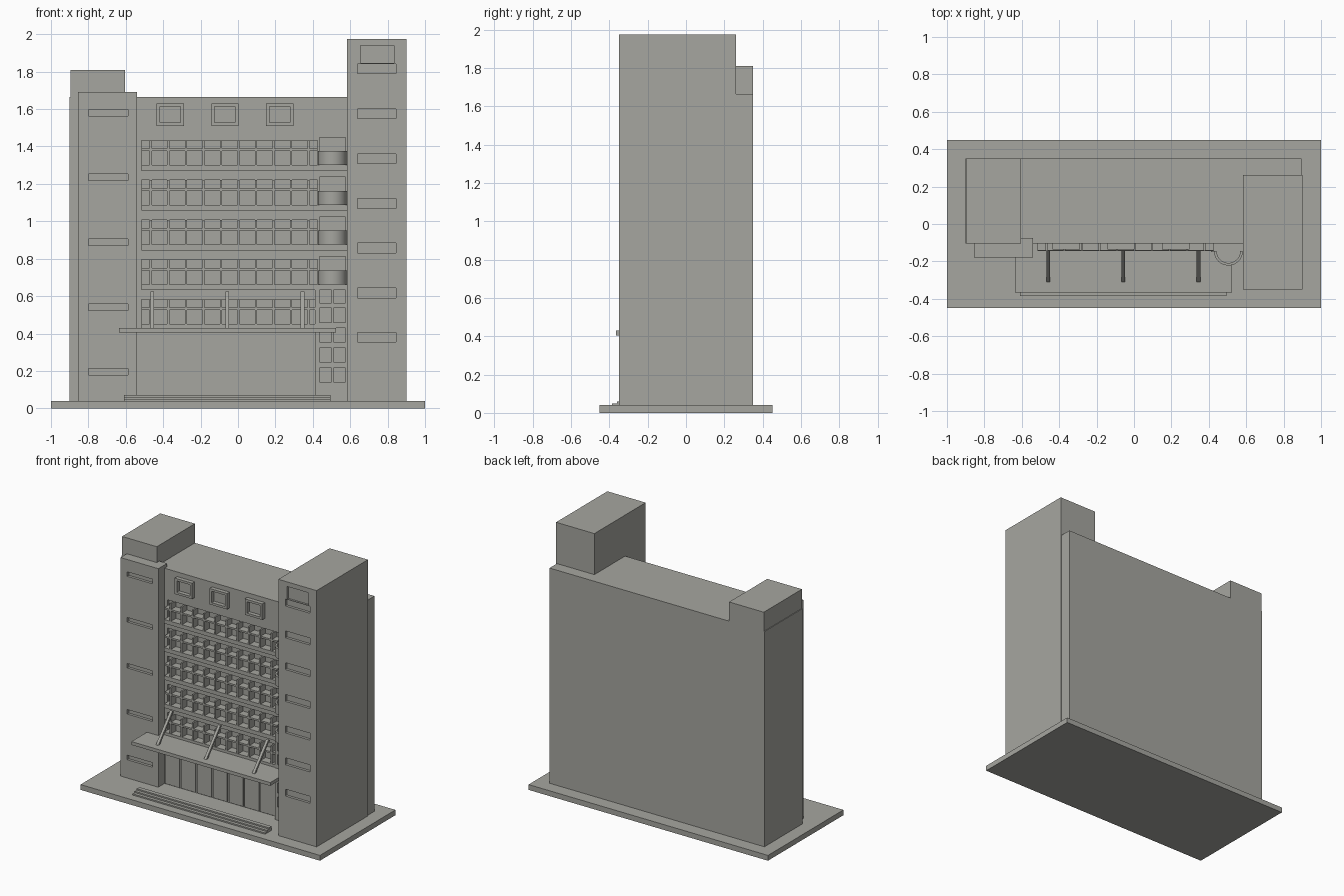
import bpy, math
from mathutils import Vector

if "Cube" in bpy.data.objects:
    bpy.data.objects.remove(bpy.data.objects["Cube"])

stone = bpy.data.materials.new("warm grey")
stone.diffuse_color = (0.38, 0.38, 0.35, 1)
stone.use_nodes = True
stone.node_tree.nodes["Principled BSDF"].inputs["Base Color"].default_value = stone.diffuse_color


def mesh(name, verts, faces):
    me = bpy.data.meshes.new(name)
    me.from_pydata(verts, [], faces)
    me.materials.append(stone)
    ob = bpy.data.objects.new(name, me)
    bpy.context.collection.objects.link(ob)
    return ob


def boxes(name, items):
    """One object from boxes given as (x0, x1, y0, y1, z0, z1)."""
    verts, faces = [], []
    for x0, x1, y0, y1, z0, z1 in items:
        n = len(verts)
        verts += [(x, y, z) for z in (z0, z1) for x, y in
                  ((x0, y0), (x1, y0), (x1, y1), (x0, y1))]
        for f in ((3, 2, 1, 0), (4, 5, 6, 7), (0, 1, 5, 4),
                  (1, 2, 6, 5), (2, 3, 7, 6), (3, 0, 4, 7)):
            faces.append([i + n for i in f])
    return mesh(name, verts, faces)


def cut(ob, items):
    """Subtract non-overlapping boxes from an object."""
    cutter = boxes(ob.name + "_cutter", items)
    cutter.hide_render = True
    mod = ob.modifiers.new("cut", 'BOOLEAN')
    mod.operation, mod.solver, mod.object = 'DIFFERENCE', 'EXACT', cutter
    bpy.context.view_layer.objects.active = ob
    bpy.ops.object.modifier_apply(modifier="cut")
    bpy.data.objects.remove(cutter)


WALL = -0.105
FRONT = -0.145
floors = [0.42 + 0.2125 * i for i in range(5)]

# Base and main block with window band and balcony recesses
boxes("base_plate", [(-1, 1, -0.45, 0.45, 0, 0.04)])
main = boxes("main_block", [(-0.9, 0.895, WALL, 0.35, 0.04, 1.665)])
bands = [(-0.515, 0.425, -0.2, WALL + 0.02, z + 0.03, z + 0.163) for z in floors]
doorways = [(0.435, 0.575, -0.2, WALL + 0.03, z + 0.035, z + 0.178) for z in floors[1:]]
cut(main, bands + doorways)
boxes("roof_block", [(-0.895, -0.605, WALL, 0.35, 1.665, 1.81)])

# Left tower with slot windows
left = boxes("left_tower", [(-0.855, -0.54, -0.18, -0.075, 0.04, 1.69)])
cut(left, [(-0.80, -0.588, -0.3, -0.16, z - 0.017, z + 0.017)
           for z in (0.195, 0.54, 0.888, 1.235, 1.58)])

# Right tower with slot windows and a taller top window
right = boxes("right_tower", [(0.582, 0.902, -0.35, 0.262, 0.04, 1.975)])
slots = [(0.64, 0.845, -0.5, -0.33, z - 0.026, z + 0.026)
         for z in (0.38, 0.617, 0.857, 1.095, 1.335, 1.575, 1.815)]
cut(right, slots + [(0.655, 0.835, -0.5, -0.335, 1.845, 1.94)])

# Sun screen: sill, light shelf and vertical fins on each floor
screen = []
for z in floors:
    screen.append((-0.515, 0.43, FRONT, WALL + 0.005, z, z + 0.03))
    screen.append((-0.515, 0.425, FRONT + 0.003, WALL + 0.02, z + 0.105, z + 0.118))
    for i in range(10):
        x = -0.466 + 0.0937 * i
        screen.append((x - 0.006, x + 0.006, FRONT + 0.001, WALL + 0.02, z + 0.028, z + 0.163))
boxes("sun_screen", screen)

# Top floor window frames
frames = []
for x in (-0.362, -0.07, 0.224):
    for s in (-1, 1):
        a, b = sorted((x + s * 0.073, x + s * 0.055))
        frames.append((a, b, -0.135, WALL + 0.005, 1.51, 1.63))
    frames.append((x - 0.055, x + 0.055, -0.135, WALL + 0.005, 1.51, 1.527))
    frames.append((x - 0.055, x + 0.055, -0.135, WALL + 0.005, 1.613, 1.63))
boxes("window_frames", frames)

# Stair bay with paired windows
bay = boxes("stair_bay", [(0.413, 0.582, -0.15, WALL + 0.005, 0.04, 0.665)])
cut(bay, [(x, x + 0.063, -0.3, -0.13, z - 0.038, z + 0.038)
          for z in (0.178, 0.285, 0.392, 0.498, 0.602) for x in (0.436, 0.511)])

# Rounded balconies: half-ring parapet around a half-disc floor
boxes("balcony_slabs", [(0.425, 0.582, FRONT, WALL + 0.005, z, z + 0.036) for z in floors[1:]])


def half_ring(name, r_out, r_in, z0, z1, n=24):
    verts, faces = [], []
    for i in range(n + 1):
        a = math.pi + math.pi * i / n
        for r, z in ((r_out, z0), (r_out, z1), (r_in, z1), (r_in, z0)):
            verts.append((0.505 + r * math.cos(a), FRONT + r * math.sin(a), z))
    for i in range(n):
        for k in range(4):
            a, b = i * 4 + k, i * 4 + (k + 1) % 4
            faces.append((a, a + 4, b + 4, b))
    faces += [(0, 1, 2, 3), tuple(n * 4 + k for k in (3, 2, 1, 0))]
    ob = mesh(name, verts, faces)
    bpy.context.view_layer.objects.active = ob
    ob.select_set(True)
    bpy.ops.object.shade_smooth_by_angle(angle=math.radians(35))
    ob.select_set(False)


for i, z in enumerate(floors[1:]):
    half_ring(f"balcony_parapet_{i + 1}", 0.077, 0.063, z + 0.03, z + 0.105)
    half_ring(f"balcony_floor_{i + 1}", 0.065, 0.001, z + 0.03, z + 0.04)

# Entrance canopy, its slanted stays, door panels and steps
boxes("canopy", [(-0.635, 0.525, -0.365, WALL + 0.005, 0.405, 0.43)])
boxes("entrance_panels", [(-0.53 + 0.133 * i, -0.41 + 0.133 * i, WALL - 0.008, WALL + 0.002,
                           0.045, 0.37) for i in range(7)])
for i, x in enumerate((-0.458, -0.057, 0.345)):
    a, b = Vector((x, FRONT + 0.01, 0.62)), Vector((x, -0.305, 0.425))
    stay = boxes(f"canopy_stay_{i + 1}", [(-0.01, 0.01, -0.008, 0.008, 0, (b - a).length)])
    stay.location = a
    stay.rotation_euler = (math.pi - math.atan2(b.y - a.y, b.z - a.z), 0, 0)
    stay.rotation_euler.x = math.atan2(a.y - b.y, b.z - a.z)
boxes("entrance_steps", [(-0.61, 0.495, -0.385 + 0.024 * i, -0.305,
                          0.04 + 0.01 * i, 0.05 + 0.01 * i) for i in range(3)])
